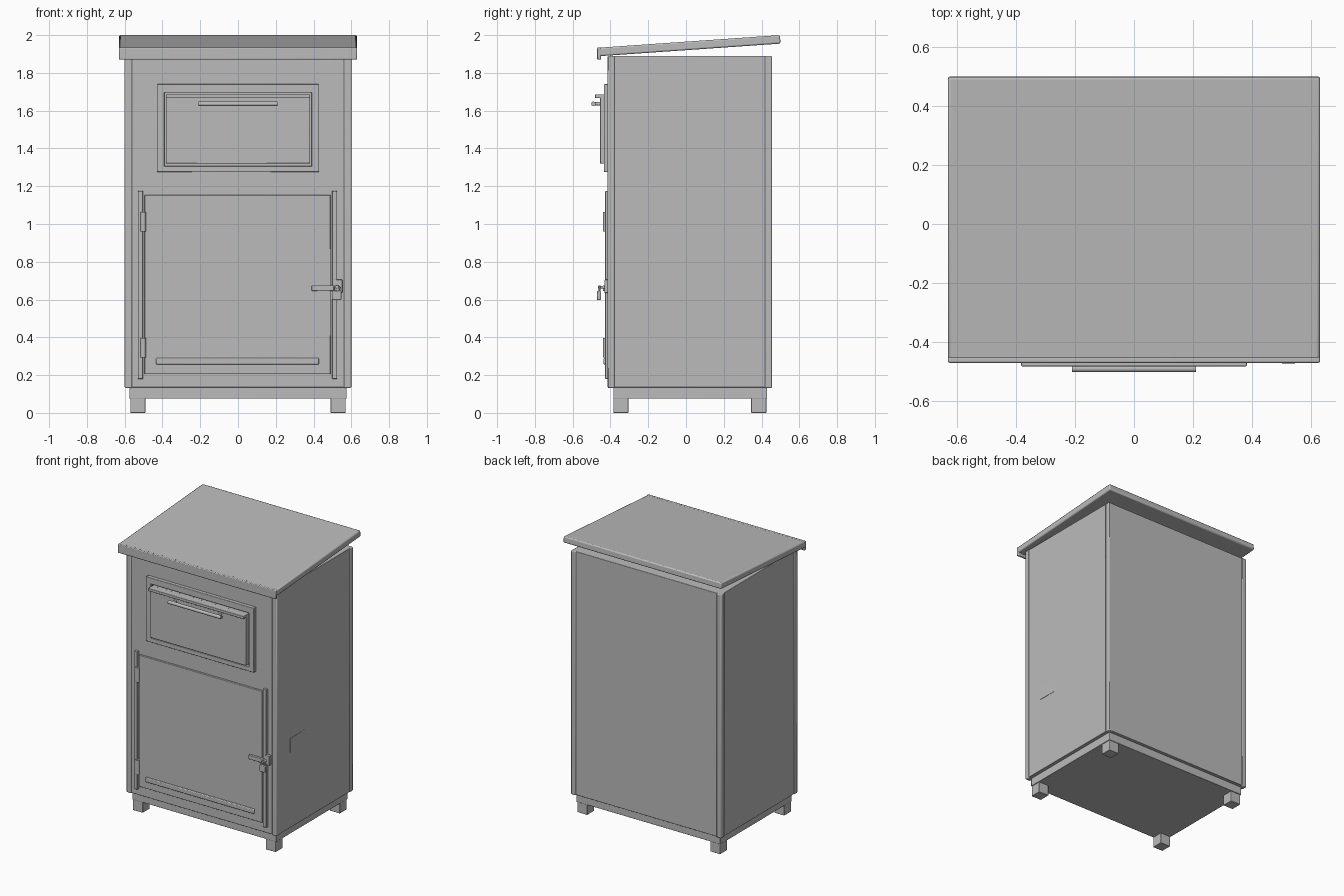
import bpy, math
from mathutils import Vector

if "Cube" in bpy.data.objects:
    bpy.data.objects.remove(bpy.data.objects["Cube"])

grey = bpy.data.materials.new("painted grey metal")
grey.diffuse_color = (0.5, 0.5, 0.5, 1)
grey.use_nodes = True
grey.node_tree.nodes["Principled BSDF"].inputs["Base Color"].default_value = grey.diffuse_color


def finish(ob, name, bevel):
    ob.name = name
    ob.data.materials.append(grey)
    if bevel:
        m = ob.modifiers.new("bevel", 'BEVEL')
        m.width, m.segments, m.limit_method = bevel, 2, 'ANGLE'
    bpy.ops.object.shade_smooth_by_angle(angle=math.radians(35))
    return ob


def box(name, x, y, z, bevel=0.003):
    """Box given by its (min, max) on each axis."""
    bpy.ops.mesh.primitive_cube_add(size=1, location=[sum(a) / 2 for a in (x, y, z)])
    ob = bpy.context.object
    ob.scale = [a[1] - a[0] for a in (x, y, z)]
    bpy.ops.object.transform_apply(location=False, rotation=False, scale=True)
    return finish(ob, name, bevel)


def rod(name, a, b, r, sides=16):
    a, b = Vector(a), Vector(b)
    bpy.ops.mesh.primitive_cylinder_add(vertices=sides, radius=r, depth=(b - a).length, location=(a + b) / 2)
    ob = bpy.context.object
    ob.rotation_euler = (b - a).to_track_quat('Z', 'Y').to_euler()
    return finish(ob, name, 0)


# Feet, plinth and cabinet body
for sx in (-1, 1):
    for y in (-0.345, 0.385):
        box("foot", (sx * 0.53 - 0.04, sx * 0.53 + 0.04), (y - 0.04, y + 0.04), (0, 0.078))
box("plinth", (-0.575, 0.575), (-0.385, 0.43), (0.075, 0.135))
box("cabinet_body", (-0.597, 0.597), (-0.41, 0.45), (0.135, 1.89))

# Corner posts
for sx in (-1, 1):
    xs = sorted((sx * 0.56, sx * 0.60))
    box("front_corner_post", xs, (-0.415, -0.378), (0.132, 1.89), 0.006)
    box("back_corner_post", xs, (0.417, 0.455), (0.132, 1.89), 0.006)

# Sloping roof with front lip
roof = box("roof", (-0.63, 0.63), (-0.483, 0.483), (-0.0225, 0.0225), 0.008)
roof.location = (0, 0.017, 1.944)
roof.rotation_euler.x = math.atan2(0.067, 0.966)
box("roof_lip", (-0.63, 0.63), (-0.47, -0.45), (1.87, 1.935), 0.005)

# Hatch frame
box("hatch_frame_top", (-0.43, 0.43), (-0.435, -0.405), (1.695, 1.74))
box("hatch_frame_bottom", (-0.43, 0.43), (-0.435, -0.405), (1.275, 1.307))
for sx in (-1, 1):
    box("hatch_frame_side", sorted((sx * 0.39, sx * 0.43)), (-0.435, -0.405), (1.275, 1.74))

# Hatch panel, hood and handle
box("hatch_panel", (-0.382, 0.382), (-0.455, -0.405), (1.32, 1.685))
box("hatch_hood", (-0.382, 0.382), (-0.482, -0.43), (1.666, 1.686))
rod("hatch_handle", (-0.21, -0.49, 1.636), (0.21, -0.49, 1.636), 0.012)
for x in (-0.18, 0.18):
    rod("handle_standoff", (x, -0.45, 1.636), (x, -0.49, 1.636), 0.009)

# Lower door with side strips and stiffener
box("door", (-0.495, 0.49), (-0.424, -0.405), (0.205, 1.153))
box("hinge_strip", (-0.53, -0.503), (-0.428, -0.405), (0.18, 1.175))
box("lock_strip", (0.498, 0.525), (-0.428, -0.405), (0.18, 1.175))
box("door_stiffener", (-0.435, 0.43), (-0.437, -0.42), (0.257, 0.29), 0.005)
for z in (0.345, 1.012):
    rod("hinge", (-0.502, -0.426, z - 0.052), (-0.502, -0.426, z + 0.052), 0.014)

# Latch and padlock
box("latch_bar", (0.39, 0.525), (-0.44, -0.42), (0.645, 0.675))
box("latch_plate", (0.515, 0.552), (-0.432, -0.405), (0.635, 0.705))
box("padlock_body", (0.498, 0.548), (-0.472, -0.45), (0.598, 0.645), 0.004)
bpy.ops.mesh.primitive_torus_add(major_segments=24, minor_segments=8, major_radius=0.016, minor_radius=0.005,
                                 location=(0.523, -0.458, 0.655), rotation=(math.pi / 2, 0, 0))
finish(bpy.context.object, "padlock_shackle", 0)
rod("latch_staple", (0.523, -0.42, 0.665), (0.523, -0.465, 0.665), 0.007)

# Thin plate on the right side
plate = box("side_plate", (0.592, 0.599), (-0.26, -0.10), (0.68, 0.78), 0)
plate.rotation_euler.z = math.radians(0.8)
